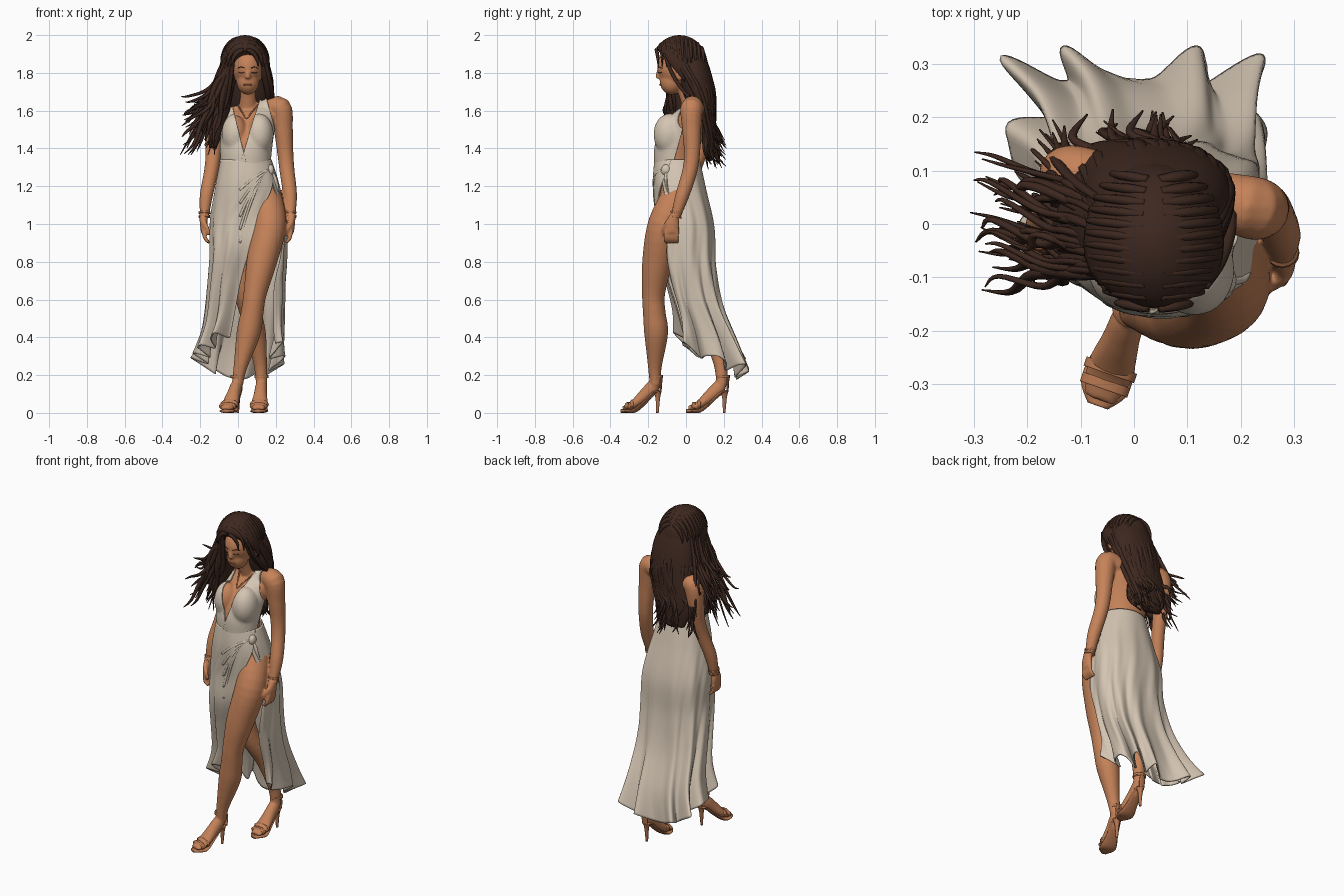
import bpy, bmesh, math, random
from mathutils import Vector, Matrix
from mathutils.bvhtree import BVHTree

if bpy.data.objects.get("Cube"):
    bpy.data.objects.remove(bpy.data.objects["Cube"])
random.seed(4)
rnd = random.uniform


def material(name, r, g, b):
    m = bpy.data.materials.new(name)
    m.use_nodes = True
    m.diffuse_color = (r, g, b, 1)
    node = next(n for n in m.node_tree.nodes if n.type == 'BSDF_PRINCIPLED')
    node.inputs["Base Color"].default_value = (r, g, b, 1)
    node.inputs["Roughness"].default_value = 0.8
    return m


skin = material("warm skin", .56, .225, .1)
cloth = material("ivory cloth", .66, .56, .45)
brown = material("dark brown hair", .047, .021, .014)
leather = material("tan leather", .46, .18, .08)
lip = material("rose lip", .40, .13, .075)


def spline(rows, t):
    """Smooth interpolation through equally spaced rows, t in 0..1."""
    last = len(rows) - 1
    i = min(int(t * last), last - 1)
    f = t * last - i
    p0, p1, p2, p3 = (rows[max(0, min(last, k))] for k in range(i - 1, i + 3))
    return [b + .5 * f * (c - a + f * (2 * a - 5 * b + 4 * c - d + f * (3 * (b - c) + d - a)))
            for a, b, c, d in zip(p0, p1, p2, p3)]


def tube(bm, pts, ref=(0, 1, 0), sides=16, sub=5):
    """Tapered tube through (x, y, z, width[, depth]) points."""
    pts = [tuple(p) if len(p) == 5 else tuple(p) + (p[3],) for p in pts]
    n = (len(pts) - 1) * sub
    path = [spline(pts, k / n) for k in range(n + 1)]
    rings = []
    for k, p in enumerate(path):
        t = (Vector(path[min(n, k + 1)][:3]) - Vector(path[max(0, k - 1)][:3])).normalized()
        s = Vector(ref).cross(t).normalized()
        d = t.cross(s)
        ring = []
        for j in range(sides):
            a = math.tau * j / sides
            ring.append(bm.verts.new(Vector(p[:3]) + s * max(p[3], .001) * math.cos(a)
                                     + d * max(p[4], .001) * math.sin(a)))
        rings.append(ring)
    for r, q in zip(rings, rings[1:]):
        for j in range(sides):
            bm.faces.new((r[j], r[j - 1], q[j - 1], q[j]))
    bm.faces.new(rings[0])
    bm.faces.new(rings[-1][::-1])


def ball(bm, centre, radii):
    m = Matrix.Translation(centre) @ Matrix.Diagonal((*radii, 1))
    return bmesh.ops.create_uvsphere(bm, u_segments=32, v_segments=20, radius=1, matrix=m)["verts"]


def finish(name, bm, mat, thickness=0):
    bmesh.ops.recalc_face_normals(bm, faces=bm.faces)
    for f in bm.faces:
        f.smooth = True
    me = bpy.data.meshes.new(name)
    bm.to_mesh(me)
    bm.free()
    me.materials.append(mat)
    ob = bpy.data.objects.new(name, me)
    bpy.context.collection.objects.link(ob)
    if thickness:
        mod = ob.modifiers.new("thickness", 'SOLIDIFY')
        mod.thickness = thickness
        mod.offset = 0
    return ob


# Body: torso, bust, neck and head, blended into one skin
bm = bmesh.new()
tube(bm, [(.055, .06, 1.66, .06, .04), (.055, .055, 1.62, .12, .055), (.055, .045, 1.57, .152, .075),
          (.05, -.005, 1.49, .133, .1), (.042, -.043, 1.4, .128, .112), (.042, -.048, 1.3, .124, .108),
          (.052, -.037, 1.2, .146, .118), (.055, -.01, 1.1, .15, .12), (.055, .01, 1.0, .14, .11),
          (.055, .01, .93, .08, .07)], ref=(.2, 1, 0), sides=32)
for centre in ((.113, -.088, 1.475), (-.012, -.078, 1.475)):
    ball(bm, centre, (.064, .073, .1))
tube(bm, [(.05, -.02, 1.78, .048), (.052, .01, 1.68, .046), (.055, .04, 1.6, .055)])
ball(bm, (.052, -.04, 1.83), (.084, .113, .11))
ball(bm, (.052, -.077, 1.755), (.06, .062, .07))
tube(bm, [(.052, -.142, 1.82, .008), (.052, -.15, 1.79, .011), (.052, -.146, 1.772, .016)])
for x in (-.035, .14):
    ball(bm, (x, -.035, 1.79), (.012, .022, .034))

# Arms
tube(bm, [(.15, .05, 1.6, .05), (.222, .03, 1.615, .06), (.24, .03, 1.5, .051), (.25, .032, 1.38, .043),
          (.26, .02, 1.28, .04), (.276, -.02, 1.15, .037), (.278, -.055, 1.04, .025)])
tube(bm, [(-.04, .08, 1.6, .05), (-.112, .09, 1.605, .058), (-.127, .09, 1.5, .05), (-.13, .07, 1.38, .042),
          (-.142, .04, 1.28, .038), (-.168, .0, 1.15, .035), (-.178, -.02, 1.04, .024)])


def hand(x, y, side):
    tube(bm, [(x, y, 1.05, .024, .022), (x, y - .01, 1.0, .02, .037), (x - side * .004, y - .012, .955, .018, .036)])
    for i in range(4):
        fy = y - .043 + .02 * i
        tube(bm, [(x, fy, .965, .011), (x - side * .008, fy - .004, .925, .011),
                  (x - side * .03, fy, .9, .009)], sides=8)
    tube(bm, [(x, y - .035, 1.01, .014), (x - side * .02, y - .052, .975, .012),
              (x - side * .03, y - .05, .94, .008)], sides=8)


hand(.282, -.062, 1)
hand(-.182, -.025, -1)

# Legs, the left one stepping forward
tube(bm, [(.14, -.03, 1.17, .085), (.168, -.113, 1.0, .088), (.125, -.152, .8, .08), (.09, -.172, .63, .061),
          (.075, -.168, .53, .06), (.055, -.158, .42, .063), (.012, -.165, .24, .036), (-.003, -.162, .15, .03)], sides=24)
tube(bm, [(-.03, .0, 1.12, .09), (-.01, .015, .85, .08), (.04, .04, .62, .058), (.09, .135, .44, .055),
          (.118, .182, .26, .036), (.125, .19, .15, .03)], sides=24)

# Feet, with soles, stiletto heels and straps as shoes
shoes = bmesh.new()


def foot(hx, hy, dx):
    d = Vector((dx, -1, 0)).normalized()

    def at(s, z, *size):
        return (hx + d.x * s, hy + d.y * s, z, *size)
    up = (0, 0, 1)
    tube(bm, [at(-.012, .14, .02, .03), at(.015, .14, .031, .038), at(.065, .095, .036, .035),
              at(.13, .04, .046, .024), at(.185, .024, .03, .013)], ref=up)
    tube(shoes, [at(-.014, .112, .022, .008), at(.02, .104, .03, .009), at(.07, .053, .034, .008),
                 at(.125, .012, .046, .01), at(.165, .01, .044, .01), at(.197, .01, .02, .01)], ref=up)
    tube(shoes, [at(-.004, .115, .024), at(-.006, .08, .013), at(-.004, .0, .007)], sides=10)
    for s, z, w, h in ((.125, .045, .05, .027), (.155, .035, .047, .022)):
        tube(shoes, [at(s - .009, z, w, h), at(s + .009, z, w, h)], ref=up)
    tube(shoes, [at(.003, .185, .037), at(.003, .2, .037)])
    tube(shoes, [at(-.02, .11, .018, .006), at(-.024, .15, .02, .006), at(-.026, .19, .014, .006)])


foot(-.003, -.155, -.35)
foot(.125, .198, -.1)
finish("shoes", shoes, leather)

body = finish("body", bm, skin)
mod = body.modifiers.new("blend", 'REMESH')
mod.mode, mod.voxel_size, mod.use_smooth_shade = 'VOXEL', .0065, True
mod = body.modifiers.new("soften", 'SMOOTH')
mod.factor, mod.iterations = .5, 6
dg = bpy.context.evaluated_depsgraph_get()
mesh = bpy.data.meshes.new_from_object(body.evaluated_get(dg))
body.modifiers.clear()
body.data = mesh
bm = bmesh.new()
bm.from_mesh(mesh)
skin_tree = BVHTree.FromBMesh(bm)
bm.free()


# Thin details laid on a surface from the front
def lay_on(tree, name, mat, points, r, h):
    bm = bmesh.new()
    pts = []
    for x, z in points:
        hit = tree.ray_cast(Vector((x, -1, z)), Vector((0, 1, 0)))[0]
        pts.append((x, hit.y - .001, z, h, r))
    tube(bm, pts, sides=8)
    finish(name, bm, mat)


for side, label in ((1, "left"), (-1, "right")):
    for part, dots in (("_brow", ((.017, 1.825), (.035, 1.831), (.054, 1.824))),
                       ("_lashes", ((.019, 1.803), (.033, 1.799), (.048, 1.803)))):
        lay_on(skin_tree, label + part, brown, [(.052 + side * k, z) for k, z in dots], .002, .002)
lay_on(skin_tree, "lips", lip, [(.03, 1.738), (.052, 1.737), (.074, 1.738)], .006, .004)
lay_on(skin_tree, "necklace", leather, [(.0, 1.63), (.02, 1.595), (.045, 1.56), (.075, 1.595), (.105, 1.63)], .004, .004)

# Bracelets
bm = bmesh.new()
for x, y, z in ((.278, -.05, 1.06), (.279, -.053, 1.04), (-.177, -.018, 1.06), (-.178, -.02, 1.04)):
    tube(bm, [(x, y, z + .005, .031), (x, y - .002, z - .005, .031)])
finish("bracelets", bm, leather)

# Halter bodice: two panels trimmed from the softened body surface and lifted off it
for side, label, neck, arm in ((1, "left", (.125, 1.69), ((.215, 1.42), (.145, 1.69))),
                               (-1, "right", (-.045, 1.69), ((-.12, 1.42), (-.08, 1.69)))):
    bm = bmesh.new()
    bm.from_mesh(mesh)
    for v in bm.verts:
        v.co += v.normal * .009
    for repeat in range(15):
        bmesh.ops.smooth_vert(bm, verts=bm.verts, factor=.5, use_axis_x=True, use_axis_y=True, use_axis_z=True)
    planes = [((0, 0, 1.69), (0, 0, 1)), ((0, 0, 1.26), (0, 0, -1)), ((0, -.045, 1.4), (0, 1, -.28))]
    for (px, pz), (qx, qz), sign in (((.03, 1.38), neck, -side), (arm[0], arm[1], side)):
        planes.append(((px, 0, pz), (sign * (qz - pz), 0, -sign * (qx - px))))
    for co, no in planes:
        bmesh.ops.bisect_plane(bm, geom=bm.verts[:] + bm.edges[:] + bm.faces[:],
                               plane_co=co, plane_no=no, clear_outer=True)
    finish(label + "_bodice_panel", bm, cloth, .006)

bm = bmesh.new()
tube(bm, [(.128, .0, 1.64, .01, .005), (.115, .045, 1.67, .01, .005), (.05, .085, 1.68, .005, .01),
          (-.02, .05, 1.67, .01, .005), (-.05, .005, 1.64, .01, .005)], ref=(0, 0, 1), sides=8)
finish("neck_strap", bm, cloth)

# Wrapped skirt: height, centre, radii, fold depth, and angles of both slit edges
rows = [(1.34, .043, -.047, .132, .117, 0, -38, 345), (1.2, .05, -.035, .165, .137, .008, -38, 322),
        (1.0, .055, -.005, .197, .152, .02, -27, 285), (.8, .055, .0, .195, .155, .035, -33, 273),
        (.6, .042, .04, .195, .148, .055, -43, 267), (.4, .028, .1, .198, .16, .1, -40, 264),
        (.25, .006, .13, .205, .17, .19, -36, 264)]
hem = [(.36,), (.26,), (.2,), (.21,), (.28,), (.34,), (.42,)]
bm = bmesh.new()
nu, nv = 200, 44
grid = []
for k in range(nv + 1):
    z, cx, cy, rx, ry, fold, a0, a1 = spline(rows, k / nv)
    square = 1 - .45 * k / nv
    line = []
    for j in range(nu + 1):
        u = j / nu
        deg = a0 + (a1 - a0) * u
        a = math.radians(deg)
        wave = math.cos(math.tau * (deg - 40) / 34.5) + .2 * math.sin(math.tau * 19 * u)
        wave += sum(math.exp(-((deg - corner) / 14) ** 2) for corner in (42, 142))
        f = 1 + fold * wave
        low = spline(hem, u)[0] + .02 * wave * fold / .19
        zz = 1.34 - (1.34 - z) * (1.34 - low) / 1.09
        c, s = math.cos(a), math.sin(a)
        line.append(bm.verts.new((cx + rx * f * math.copysign(abs(c) ** square, c),
                                  cy + ry * f * math.copysign(abs(s) ** square, s), zz)))
    grid.append(line)
for r, q in zip(grid, grid[1:]):
    for j in range(nu):
        bm.faces.new((r[j], r[j + 1], q[j + 1], q[j]))
skirt_tree = BVHTree.FromBMesh(bm)
finish("skirt", bm, cloth, .007)

# Pleats gathered toward a knot on the hip
for i in range(5):
    drop = .035 * i
    lay_on(skirt_tree, "pleat_%d" % (i + 1), cloth, [(.155, 1.285), (.115 - .005 * i, 1.265 - drop * .6),
           (.06 - .005 * i, 1.225 - drop * 1.4), (.01, 1.18 - drop * 2)], .005, .007)
bm = bmesh.new()
ball(bm, (.172, -.105, 1.285), (.02, .026, .03))
tube(bm, [(.175, -.105, 1.28, .012, .008), (.192, -.105, 1.22, .02, .008), (.205, -.09, 1.15, .015, .006)])
finish("hip_knot", bm, cloth)

# Hair cap, pulled back around the face
bm = bmesh.new()
for v in ball(bm, (.037, -.035, 1.84), (.132, .15, .16)):
    v.co.y = max(v.co.y, -.166 + (1.94 - v.co.z) * .85) if v.co.z < 1.94 else v.co.y
finish("hair_cap", bm, brown)

# Long hair: inner masses and loose locks blown to one side
bm = bmesh.new()
tube(bm, [(.037, .0, 1.9, .1, .09), (.042, .04, 1.8, .132, .09), (.04, .07, 1.69, .138, .085),
          (.015, .11, 1.55, .128, .05), (-.01, .125, 1.43, .11, .035), (-.02, .13, 1.34, .06, .02)], sides=24)
tube(bm, [(-.04, -.01, 1.83, .05, .08), (-.078, -.005, 1.7, .052, .075), (-.105, .0, 1.56, .05, .055),
          (-.135, .0, 1.4, .02, .025)])
finish("hair_mass", bm, brown)
bm = bmesh.new()


def lock(*points, r=.016):
    sizes = (r * .8, r, r * .9, r * .6, .002)
    tube(bm, [(*p, s, s * .7) for p, s in zip(points, sizes)], ref=(.3, .9, .2), sides=7)


# Locks combed from the parting over both sides of the cap
for side in (1, -1):
    for i in range(12):
        y = -.16 + .022 * i
        q = math.sqrt(1 - ((y + .035) / .15) ** 2) * .96
        arc = [math.radians(k) for k in (82, 60, 38, 16, -4)]
        lock(*((.037 + side * .132 * q * math.cos(a), y + .012 * math.cos(a), 1.84 + .155 * q * math.sin(a))
               for a in arc), r=.014)
for i in range(56):
    a = math.radians(rnd(-12, 200))
    c, s = math.cos(a), math.sin(a)
    w = rnd(-.018, .018)
    end = rnd(1.29, 1.45)
    lock((.037 + .11 * c, -.03 + .12 * s, 1.87), (.038 + .137 * c, .06 + .085 * s, rnd(1.64, 1.72)),
         (.005 + .125 * c + w, .1 + .05 * s, 1.54), (-.015 + .12 * c - w, .12 + .04 * s + w, end + .07),
         (-.03 + .12 * c + 2 * w, .13 + .04 * s + rnd(-.01, .05), end))
for i in range(44):
    y = rnd(-.1, .08)
    w = rnd(-.02, .02)
    tip = Vector((rnd(-.31, -.17), y * 1.2 + rnd(-.03, .07), rnd(1.36, 1.68)))
    mid = Vector((-.115 + w * .5, y, rnd(1.66, 1.76)))
    near = mid.lerp(tip, .4) + Vector((-w, w, -.02))
    lock((-.06, y * .8 - .02, rnd(1.8, 1.9)), mid, near, mid.lerp(tip, .75) + Vector((w, -w, -.02)), tip, r=rnd(.009, .015))
for i in range(9):
    w = rnd(-.015, .015)
    lock((-.035 + w, -.12, 1.9), (-.052 + w, -.09, 1.77), (-.075 + w, -.07 + w, 1.64),
         (-.115 - w, -.06, 1.53), (-.145 + 2 * w, -.06, rnd(1.36, 1.46)), r=.014)
    lock((.12 + w, -.115, 1.9), (.148 + w, -.07, 1.79), (.168 + w, -.01, 1.7),
         (.165 + w, .06, 1.63), (.13 + w, .11, rnd(1.5, 1.57)), r=.014)
finish("hair_locks", bm, brown)
